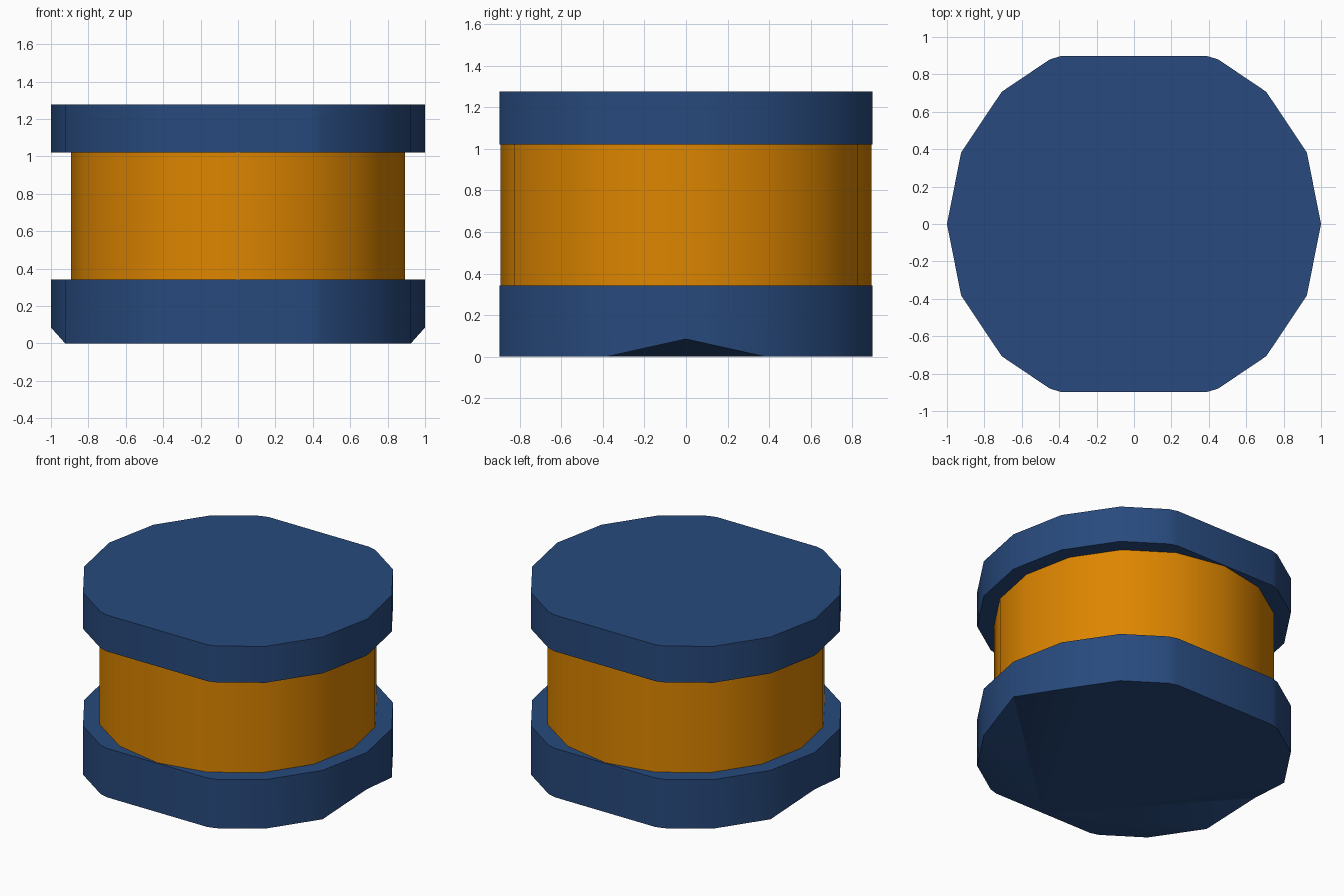
import bpy
import bmesh
from math import radians, sin, cos, tau

default = bpy.data.objects.get("Cube")
if default:
    bpy.data.objects.remove(default, do_unlink=True)


def material(name, rgb):
    mat = bpy.data.materials.new(name)
    mat.use_nodes = True
    mat.diffuse_color = (*rgb, 1)
    mat.node_tree.nodes["Principled BSDF"].inputs["Base Color"].default_value = (*rgb, 1)
    return mat


blue = material("navy blue", (0.021, 0.068, 0.205))
orange = material("amber orange", (0.72, 0.235, 0.0))

# One quarter of the flange outline, mirrored into a full ring
quarter = [(1, 0), (0.924, 0.383), (0.707, 0.707), (0.45, 0.88), (0.39, 0.898), (0, 0.898)]
half = quarter + [(-x, y) for x, y in quarter[-2::-1]]
flange = half + [(x, -y) for x, y in half[-2:0:-1]]

# Sixteen-sided drum outline with corners on the axes
drum = [(0.892 * cos(tau * i / 16), 0.892 * sin(tau * i / 16)) for i in range(16)]


def prism(name, outline, bottom, top, mat, tip_lift=0):
    """Extrude an outline; tip_lift raises the two underside end points."""
    bm = bmesh.new()
    low = [bm.verts.new((x, y, bottom + (tip_lift if abs(x) == 1 else 0))) for x, y in outline]
    high = [bm.verts.new((x, y, top)) for x, y in outline]
    n = len(outline)
    for i in range(n):
        j = (i + 1) % n
        bm.faces.new((low[i], low[j], high[j], high[i]))
    bm.faces.new(high)
    if tip_lift:
        # Underside fans out from the middle of the front edge
        front = 3 * n // 4
        fan = low[front:] + low[:front]
        for a, b in zip(fan[1:], fan[2:]):
            if fan[0].co.y != a.co.y or a.co.y != b.co.y:
                bm.faces.new((fan[0], b, a))
    else:
        bm.faces.new(low[::-1])
    bmesh.ops.recalc_face_normals(bm, faces=bm.faces)
    mesh = bpy.data.meshes.new(name)
    bm.to_mesh(mesh)
    bm.free()
    mesh.materials.append(mat)
    obj = bpy.data.objects.new(name, mesh)
    bpy.context.collection.objects.link(obj)
    bpy.ops.object.select_all(action="DESELECT")
    obj.select_set(True)
    bpy.context.view_layer.objects.active = obj
    bpy.ops.object.shade_smooth_by_angle(angle=radians(30))


prism("base_flange", flange, 0, 0.343, blue, tip_lift=0.085)
prism("drum_body", drum, 0.343, 1.022, orange)
prism("top_flange", flange, 1.022, 1.277, blue)
